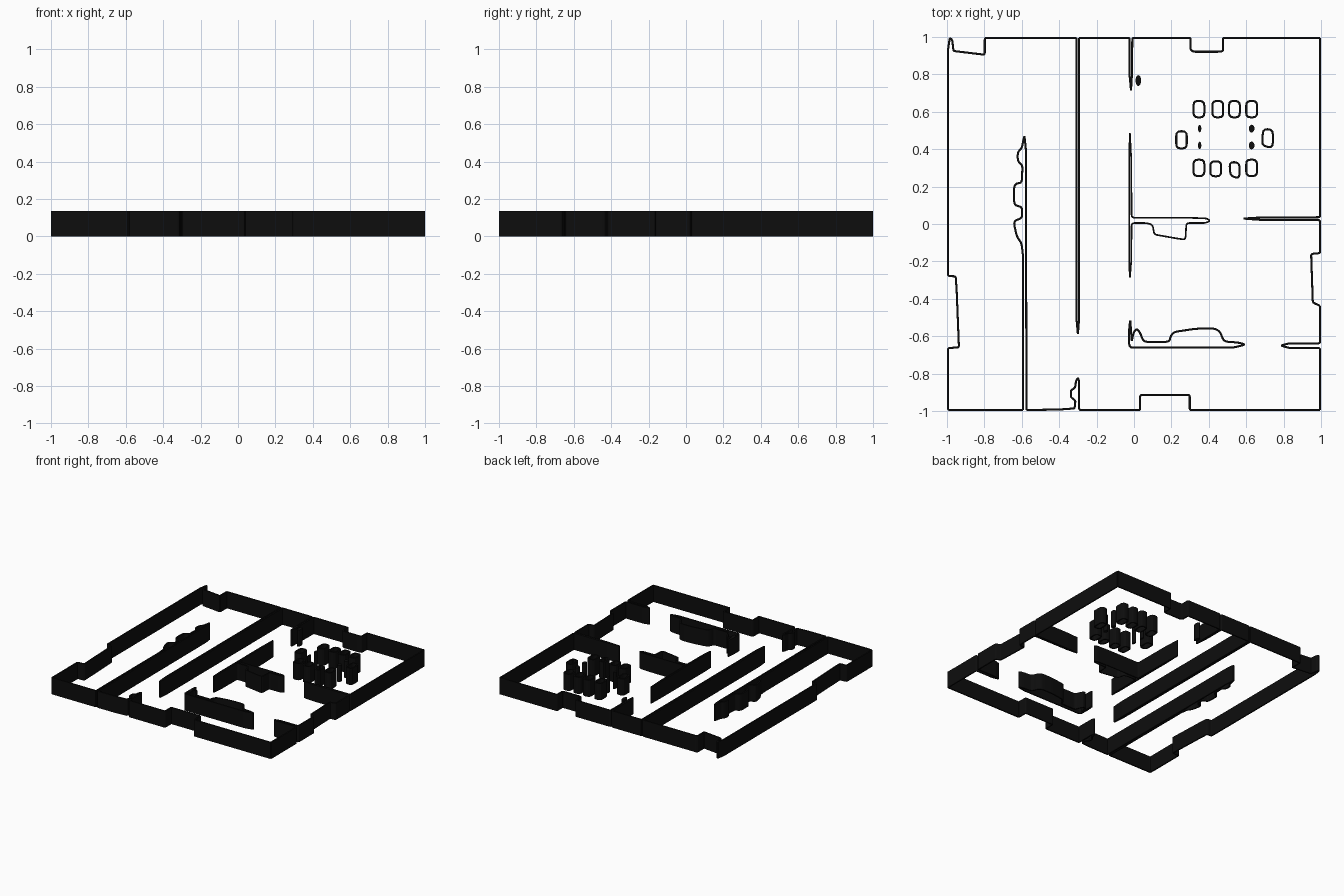
import bpy, bmesh, math
from mathutils import Vector

if "Cube" in bpy.data.objects:
    bpy.data.objects.remove(bpy.data.objects["Cube"])

HEIGHT = 0.136
THICK = 0.011

black = bpy.data.materials.new("black")
black.diffuse_color = (0.004, 0.004, 0.004, 1)
black.use_nodes = True
black.node_tree.nodes["Principled BSDF"].inputs["Base Color"].default_value = black.diffuse_color


def rounded(pts, radius, closed):
    """Replace every corner of a path by a short curve."""
    pts = [Vector(p) for p in pts]
    n, out = len(pts), []
    for i, p in enumerate(pts):
        if not closed and i in (0, n - 1):
            out.append(p)
            continue
        a, b = pts[i - 1] - p, pts[(i + 1) % n] - p
        s = p + a.normalized() * min(radius, a.length * 0.45)
        e = p + b.normalized() * min(radius, b.length * 0.45)
        for t in (0, 0.33, 0.67, 1):
            out.append(s * (1 - t) ** 2 + p * 2 * t * (1 - t) + e * t * t)
    return out


def finish(name, bm):
    bmesh.ops.recalc_face_normals(bm, faces=bm.faces)
    mesh = bpy.data.meshes.new(name)
    bm.to_mesh(mesh)
    bm.free()
    mesh.materials.append(black)
    obj = bpy.data.objects.new(name, mesh)
    bpy.context.collection.objects.link(obj)
    return obj


def wall(name, pts, closed=False, radius=0.012, thick=THICK):
    """Upright ribbon of constant thickness following a path."""
    path = rounded(pts, radius, closed)
    n, bm, rings = len(path), bmesh.new(), []
    for i, p in enumerate(path):
        before = path[i - 1] if closed or i else None
        after = path[(i + 1) % n] if closed or i < n - 1 else None
        d1 = (p - before).normalized() if before is not None else (after - p).normalized()
        d2 = (after - p).normalized() if after is not None else d1
        n1, n2 = Vector((-d1.y, d1.x)), Vector((-d2.y, d2.x))
        m = (n1 + n2).normalized()
        off = m * (thick / 2 / max(m.dot(n1), 0.7))
        rings.append([bm.verts.new((*(p + off * s), z))
                      for s, z in ((1, 0), (1, HEIGHT), (-1, HEIGHT), (-1, 0))])
    for i in range(n if closed else n - 1):
        a, b = rings[i], rings[(i + 1) % n]
        for k in range(4):
            bm.faces.new((a[k], a[(k + 1) % 4], b[(k + 1) % 4], b[k]))
    if not closed:
        bm.faces.new(rings[0])
        bm.faces.new(rings[-1])
    return finish(name, bm)


def post(name, x, y, rx, ry):
    """Solid oval post."""
    bm = bmesh.new()
    ring = [bm.verts.new((x + rx * math.cos(a), y + ry * math.sin(a), 0))
            for a in (math.tau * i / 16 for i in range(16))]
    top = bmesh.ops.extrude_face_region(bm, geom=[bm.faces.new(ring)], use_keep_orig=True)
    bmesh.ops.translate(bm, vec=(0, 0, HEIGHT),
                        verts=[v for v in top["geom"] if isinstance(v, bmesh.types.BMVert)])
    return finish(name, bm)


E = 0.9945  # centre line of the outer walls

# Outer walls, with the built-in furniture as recesses
wall("west_outer_wall", [
    (-.308, E), (-.798, E), (-.798, .905), (-.965, .925), (-.972, .985), (-.985, E),
    (-E, .93), (-E, -.278), (-.953, -.28), (-.948, -.36), (-.936, -.66), (-E, -.663),
    (-E, -E), (-.594, -E)], radius=.01)
wall("west_partition", [
    (-.594, -E), (-.594, -.16), (-.602, -.1), (-.625, -.07), (-.642, 0), (-.636, .02),
    (-.598, .03), (-.598, .092), (-.64, .1), (-.643, .19), (-.632, .217), (-.6, .22),
    (-.596, .315), (-.622, .335), (-.622, .385), (-.6, .405), (-.586, .475),
    (-.578, .4), (-.575, -E)], radius=.02)
wall("south_outer_wall", [
    (-.575, -E), (-.4, -.992), (-.318, -.986), (-.313, -.945), (-.338, -.925),
    (-.338, -.89), (-.315, -.875), (-.31, -.84), (-.3, -.822), (-.293, -.84), (-.293, -E),
    (.033, -E), (.033, -.914), (.298, -.914), (.298, -E), (E, -E)], radius=.008)
wall("east_outer_wall", [
    (E, -E), (E, -.663), (.83, -.663), (.785, -.65), (.83, -.638), (E, -.638),
    (E, -.437), (.956, -.42), (.947, -.16), (E, -.156), (E, .021), (.68, .022),
    (.585, .029), (.68, .035), (E, .036), (E, E)], radius=.01)
wall("north_outer_wall", [
    (E, E), (.476, E), (.476, .925), (.455, .921), (.32, .921), (.303, .93),
    (.303, E), (-.009, E), (-.011, .8), (-.016, .715), (-.024, .8), (-.024, E), (-.293, E)],
    radius=.008)
wall("corridor_partition", [
    (-.293, E), (-.293, -.5), (-.3, -.59), (-.308, -.5), (-.308, E)])

# Free-standing room dividers
wall("centre_divider", [
    (-.022, .49), (-.015, .35), (-.013, .034), (.27, .034), (.39, .03), (.408, .016),
    (.38, .005), (.28, .005), (.275, -.083), (.245, -.08), (.108, -.056), (.1, -.005),
    (.07, .005), (-.013, .005), (-.015, -.2), (-.022, -.29), (-.026, -.2), (-.026, .35)],
    closed=True, radius=.015, thick=.009)
wall("south_divider", [
    (-.02, -.51), (-.026, -.56), (-.026, -.661), (.53, -.661), (.597, -.645), (.56, -.634),
    (.48, -.628), (.46, -.575), (.43, -.558), (.33, -.56), (.215, -.577), (.195, -.6),
    (.19, -.63), (.05, -.63), (.035, -.585), (.015, -.558), (-.003, -.58), (-.012, -.63)],
    closed=True, radius=.02)

# Dining chairs: x, y, half width, half depth, lean of the lower edge
chairs = [(x, .614, .029, .044, 0) for x in (.347, .448, .537, .629)]
chairs += [(.347, .3, .029, .044, 0), (.437, .295, .029, .04, 0),
           (.537, .288, .027, .044, .012), (.629, .3, .029, .044, 0),
           (.254, .45, .028, .046, 0), (.716, .458, .026, .05, -.01)]
for i, (x, y, w, d, s) in enumerate(chairs):
    wall(f"chair_{i + 1}", [(x - w, y + d), (x + w, y + d - abs(s) * .3),
                            (x + w, y - d), (x - w + s * .5, y - d + abs(s))],
         closed=True, radius=.024)

# Table legs and door post
for y in (.51, .42):
    post("table_leg_left", .351, y, .009, .02)
    post("table_leg_right", .629, y, .015, .021)
post("door_post", .023, .767, .015, .029)
